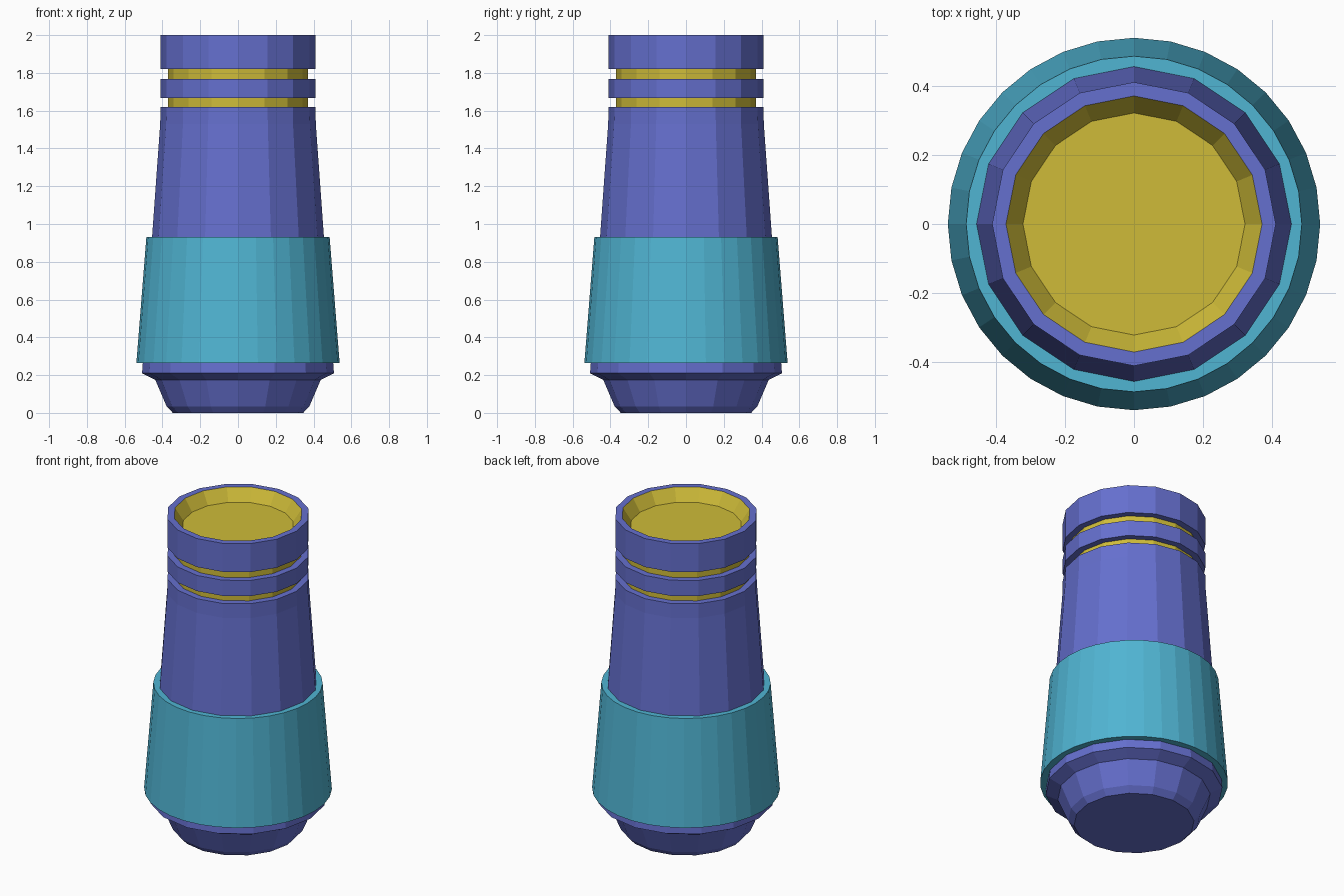
import bpy, bmesh
from math import cos, sin, tau

if "Cube" in bpy.data.objects:
    bpy.data.objects.remove(bpy.data.objects["Cube"])


def material(name, rgb):
    m = bpy.data.materials.new(name)
    m.diffuse_color = (*rgb, 1)
    m.use_nodes = True
    m.node_tree.nodes["Principled BSDF"].inputs["Base Color"].default_value = m.diffuse_color
    return m


def lathe(name, profile, sides, mat, ring=False):
    """Spin (radius, z) points about z; a ring closes on itself, else ends are capped."""
    bm = bmesh.new()
    loops = [[bm.verts.new((r * cos(tau * i / sides), r * sin(tau * i / sides), z))
              for i in range(sides)] for r, z in profile]
    pairs = list(zip(loops, loops[1:]))
    if ring:
        pairs.append((loops[-1], loops[0]))
    else:
        bm.faces.new(loops[0][::-1])
        bm.faces.new(loops[-1])
    for a, b in pairs:
        for i in range(sides):
            j = (i + 1) % sides
            bm.faces.new((a[i], a[j], b[j], b[i]))
    bmesh.ops.recalc_face_normals(bm, faces=bm.faces)
    mesh = bpy.data.meshes.new(name)
    bm.to_mesh(mesh)
    bm.free()
    mesh.materials.append(mat)
    obj = bpy.data.objects.new(name, mesh)
    bpy.context.collection.objects.link(obj)
    return obj


blue = material("blue", (0.13, 0.16, 0.62))
teal = material("teal", (0.08, 0.46, 0.65))
yellow = material("yellow", (0.62, 0.50, 0.04))

# Tapered main body with chamfered foot
lathe("body", [(0.345, 0), (0.378, 0.035), (0.438, 0.175), (0.508, 0.21),
               (0.455, 0.93), (0.412, 1.53), (0.41, 1.62)], 16, blue)

# Wide sleeve around the lower half
lathe("sleeve", [(0.538, 0.265), (0.485, 0.932), (0.43, 0.932), (0.47, 0.265)],
      32, teal, ring=True)

# Inner core, seen in the grooves and as a shallow dish on top
lathe("core", [(0.37, 1.58), (0.37, 2.0), (0.321, 1.925)], 16, yellow)

# Neck collars separated by grooves
for name, low, high in (("lower_collar", 1.668, 1.767), ("rim_collar", 1.82, 2.0)):
    lathe(name, [(0.41, low), (0.41, high), (0.37, high), (0.37, low)], 16, blue, ring=True)
